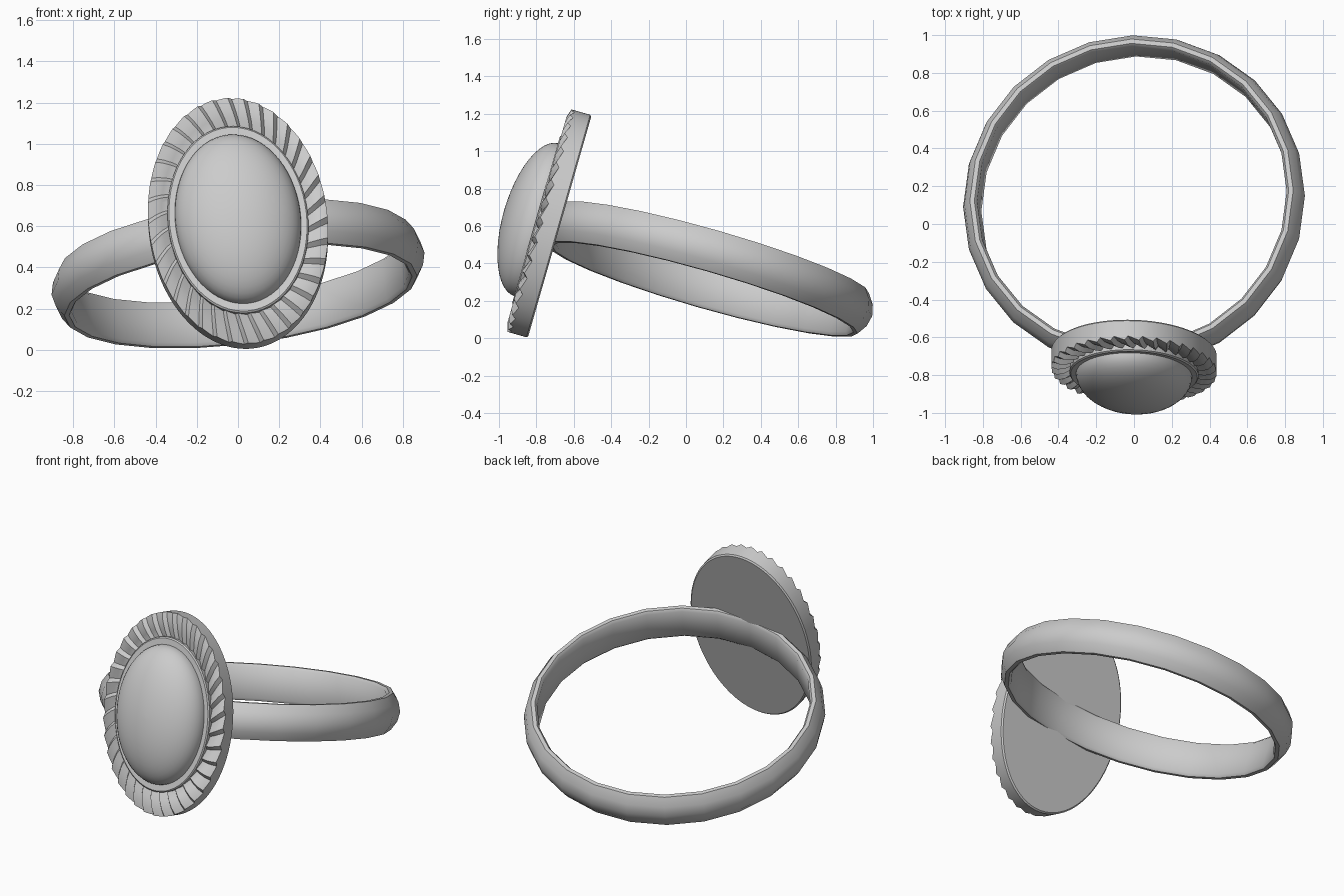
import bpy, bmesh
from math import sin, cos, pi, radians
from mathutils import Matrix, Vector

if "Cube" in bpy.data.objects:
    bpy.data.objects.remove(bpy.data.objects["Cube"])

# Whole ring is rolled about its face axis, then tipped back
POSE = (Matrix.Translation((0, 0.12, 0.37))
        @ Matrix.Rotation(radians(-16), 4, 'X')
        @ Matrix.Rotation(radians(-6.7), 4, 'Y'))


def loft(name, rings, closed=False, angle=30):
    """Skin a list of equal-length point rings; open lofts are capped."""
    bm = bmesh.new()
    rows = [[bm.verts.new(p) for p in r] for r in rings]
    n = len(rows[0])
    pairs = list(zip(rows, rows[1:]))
    if closed:
        pairs.append((rows[-1], rows[0]))
    else:
        bm.faces.new(rows[0])
        bm.faces.new(rows[-1])
    for a, b in pairs:
        for i in range(n):
            j = (i + 1) % n
            bm.faces.new((a[i], a[j], b[j], b[i]))
    bmesh.ops.recalc_face_normals(bm, faces=bm.faces)
    me = bpy.data.meshes.new(name)
    bm.to_mesh(me)
    bm.free()
    ob = bpy.data.objects.new(name, me)
    bpy.context.collection.objects.link(ob)
    ob.matrix_world = POSE
    bpy.ops.object.select_all(action='DESELECT')
    ob.select_set(True)
    bpy.context.view_layer.objects.active = ob
    bpy.ops.object.shade_smooth_by_angle(angle=radians(angle))
    return ob


def ellipse(a, b, depth, count, twist=0.0, saw=0.0):
    """Ellipse facing -y; saw adds a four-step ramp per flute."""
    pts = []
    for i in range(count):
        t = 2 * pi * i / count + twist
        d = depth + saw * (i % 4) / 3
        pts.append((a * sin(t), -d, b * cos(t)))
    return pts


# Band: D-shaped section swept round the finger
SEG = 24
section = [(0.825, -0.095), (0.838, -0.112), (0.862, -0.112), (0.897, -0.06), (0.911, 0),
           (0.897, 0.06), (0.862, 0.112), (0.838, 0.112), (0.825, 0.095)]
loft("band", [[(r * sin(2 * pi * k / SEG), -r * cos(2 * pi * k / SEG), z) for r, z in section]
              for k in range(SEG)], closed=True, angle=40)

# Bezel plate with slanted flutes around its face
N = 36 * 4
loft("fluted_bezel", [
    ellipse(0.425, 0.612, 0.827, N, -0.08),
    ellipse(0.434, 0.621, 0.835, N, -0.08),
    ellipse(0.434, 0.621, 0.918, N, -0.08, 0.022),
    ellipse(0.405, 0.575, 0.930, N, -0.05, 0.024),
    ellipse(0.370, 0.520, 0.930, N, -0.01, 0.024),
    ellipse(0.335, 0.470, 0.920, N, 0.03, 0.022),
])

# Smooth collar round the stone
C = 64
loft("collar", [
    ellipse(0.340, 0.473, 0.900, C),
    ellipse(0.340, 0.473, 0.952, C),
    ellipse(0.333, 0.465, 0.959, C),
    ellipse(0.300, 0.420, 0.956, C),
])

# Domed oval stone
dome = [ellipse(0.305, 0.427, 0.93, C)]
for k in range(12):
    p = k / 12 * pi / 2
    dome.append(ellipse(0.305 * cos(p), 0.427 * cos(p), 0.955 + 0.182 * sin(p), C))
dome.append(ellipse(0.006, 0.008, 1.137, C))
loft("oval_stone", dome, angle=60)
